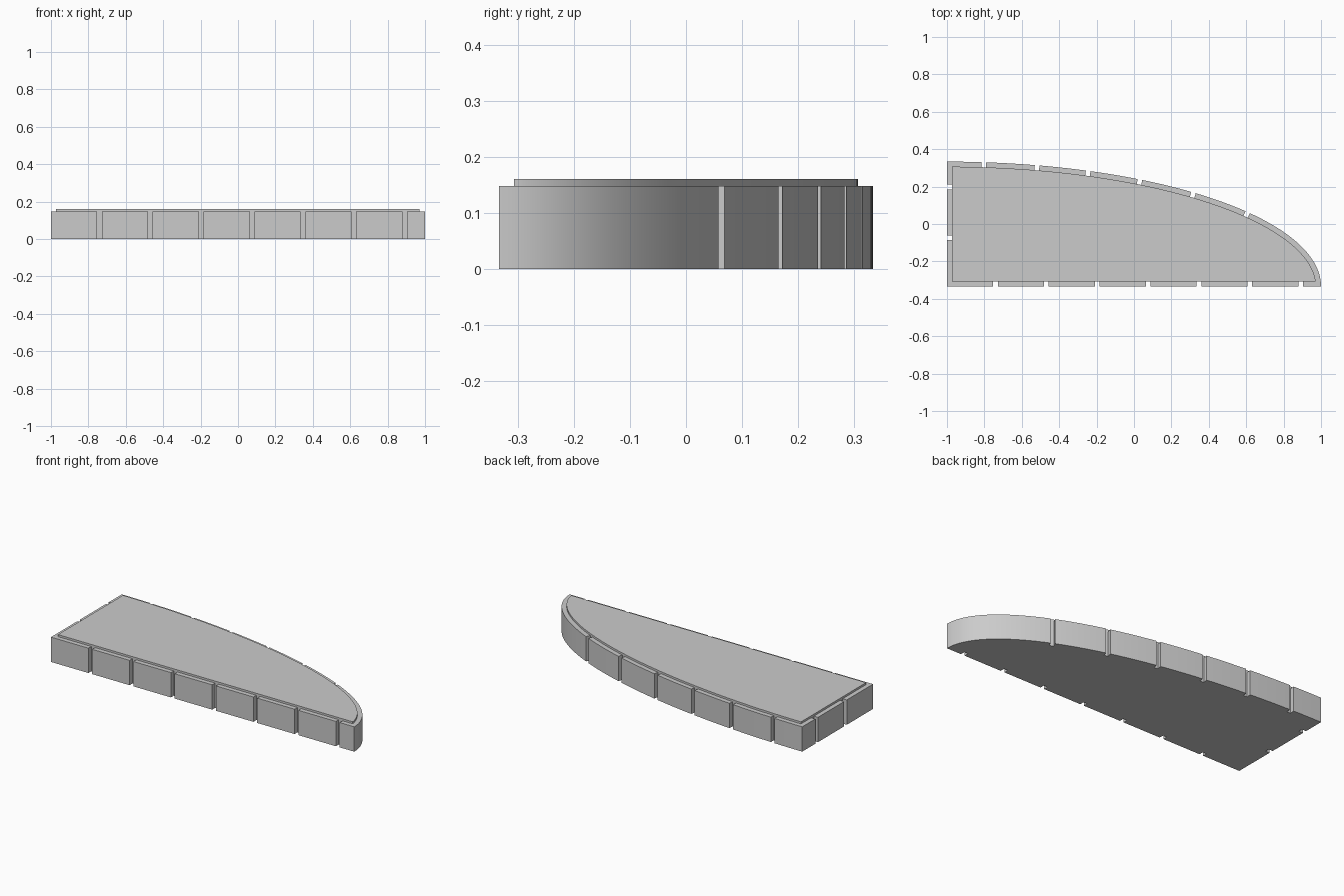
import bpy, bmesh
from math import acos, cos, sin, pi, hypot, radians
from mathutils import Vector

if "Cube" in bpy.data.objects:
    bpy.data.objects.remove(bpy.data.objects["Cube"], do_unlink=True)

A, B = 2.0, 0.667            # quarter ellipse radii
CORNER = Vector((-1.0, -B / 2))
INSET = 0.027                # groove depth and rim width
GAP = 0.025                  # groove width
PITCH = 0.272                # groove spacing on straight sides
RIM_TOP, CORE_TOP = 0.148, 0.16

stone = bpy.data.materials.new("stone_grey")
stone.use_nodes = True
stone.diffuse_color = (0.6, 0.6, 0.6, 1)
stone.node_tree.nodes["Principled BSDF"].inputs["Base Color"].default_value = (0.6, 0.6, 0.6, 1)


def arc(t, inset=0.0):
    """Point on the curved side, moved inward along its normal."""
    n = Vector((B * cos(t), A * sin(t))).normalized()
    return CORNER + Vector((A * cos(t), B * sin(t))) - n * inset


def prism(name, outline, z0, z1):
    """Extrude a flat outline between two heights."""
    bm = bmesh.new()
    face = bm.faces.new([bm.verts.new((p.x, p.y, z0)) for p in outline])
    top = bmesh.ops.extrude_face_region(bm, geom=[face], use_keep_orig=True)
    moved = [v for v in top["geom"] if isinstance(v, bmesh.types.BMVert)]
    bmesh.ops.translate(bm, verts=moved, vec=(0, 0, z1 - z0))
    bmesh.ops.recalc_face_normals(bm, faces=bm.faces)
    mesh = bpy.data.meshes.new(name)
    bm.to_mesh(mesh)
    bm.free()
    mesh.materials.append(stone)
    obj = bpy.data.objects.new(name, mesh)
    bpy.context.collection.objects.link(obj)
    bpy.ops.object.select_all(action='DESELECT')
    obj.select_set(True)
    bpy.context.view_layer.objects.active = obj
    bpy.ops.object.shade_smooth_by_angle(angle=radians(30))
    return obj


def notched_side(direction, inward, count):
    """Straight side leaving the square corner, with evenly spaced grooves."""
    pts = []
    for i in range(count):
        a = CORNER + direction * (PITCH * (i + 1) - GAP)
        b = a + direction * GAP
        pts += [a, a + inward * INSET, b + inward * INSET, b]
    return pts


X, Y = Vector((1, 0)), Vector((0, 1))
STEPS = 96
samples = [i * pi / 2 / STEPS for i in range(STEPS + 1)]

# Curved side with grooves cut square to the curve
grooves = []
for x in (0.608, 0.318, 0.032, -0.245, -0.518, -0.803):
    t = acos((x + 1) / A)
    half = GAP / 2 / hypot(A * sin(t), B * cos(t))
    grooves.append((t - half, t + half))
curve = [(t, 0.0) for t in samples
         if not any(a - 0.002 < t < b + 0.002 for a, b in grooves)]
for a, b in grooves:
    curve += [(a, 0.0), (a + 1e-6, INSET), (b - 1e-6, INSET), (b, 0.0)]
curved_side = [arc(t, d) for t, d in sorted(curve)]

# Grooved lower slab
outline = [CORNER] + notched_side(X, Y, 7) + curved_side
outline += reversed(notched_side(Y, X, 2))
prism("grooved_slab", outline, 0, RIM_TOP)

# Raised top plate, inset from the rim on every side
low = CORNER + Vector((INSET, INSET))
inner = [arc(t, INSET) for t in samples]
inner = [p for p in inner if p.x > low.x + 0.002 and p.y > low.y + 0.002]
tip = Vector((inner[0].x + 0.001, low.y))
end = Vector((low.x, inner[-1].y))
prism("top_plate", [low, tip] + inner + [end], RIM_TOP, CORE_TOP)
